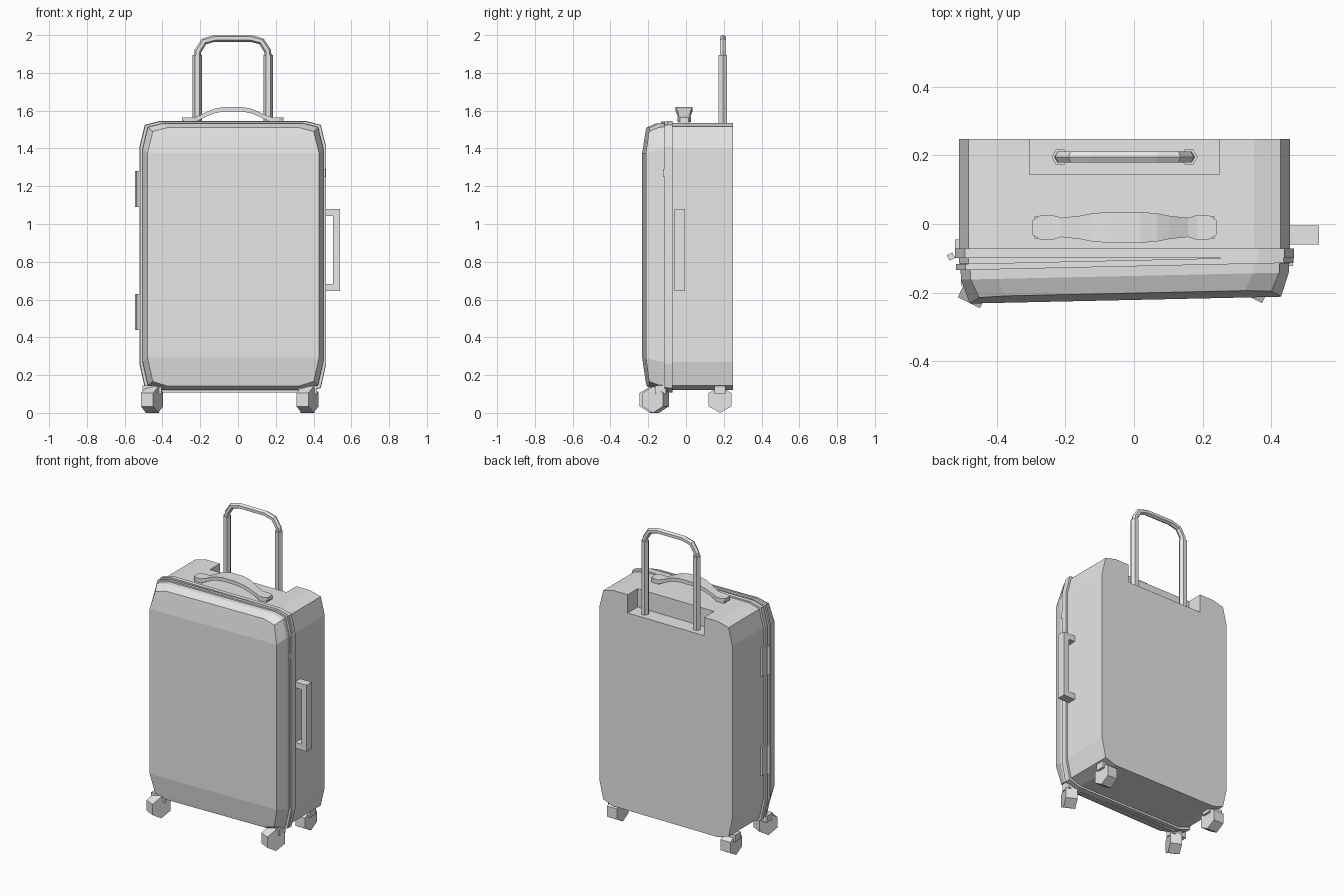
import bpy
import bmesh
from math import radians, cos, sin, pi
from mathutils import Vector, Matrix

cube = bpy.data.objects.get("Cube")
if cube:
    bpy.data.objects.remove(cube, do_unlink=True)

GREY = bpy.data.materials.new("plain_grey")
GREY.use_nodes = True
GREY.diffuse_color = (0.8, 0.8, 0.8, 1)
GREY.node_tree.nodes["Principled BSDF"].inputs["Base Color"].default_value = (0.8, 0.8, 0.8, 1)

CX = -0.0275  # centre line of the case


def finish(name, bm, location=(0, 0, 0), yaw=0):
    bmesh.ops.recalc_face_normals(bm, faces=bm.faces[:])
    mesh = bpy.data.meshes.new(name)
    bm.to_mesh(mesh)
    bm.free()
    mesh.materials.append(GREY)
    obj = bpy.data.objects.new(name, mesh)
    obj.location = location
    obj.rotation_euler.z = radians(yaw)
    bpy.context.collection.objects.link(obj)
    return obj


def loft(name, loops, location=(0, 0, 0), yaw=0):
    """Bridge equal loops and close both ends with strips of quads."""
    bm = bmesh.new()
    rings = [[bm.verts.new(p) for p in loop] for loop in loops]
    n = len(rings[0])
    for a, b in zip(rings, rings[1:]):
        for i in range(n):
            j = (i + 1) % n
            bm.faces.new((a[i], a[j], b[j], b[i]))
    for ring in (rings[0], rings[-1]):
        for i in range(n // 2 - 1):
            bm.faces.new((ring[i], ring[i + 1], ring[n - 2 - i], ring[n - 1 - i]))
    return finish(name, bm, location, yaw)


def box(name, low, high, yaw=0):
    low, high = Vector(low), Vector(high)
    bm = bmesh.new()
    bmesh.ops.create_cube(bm, size=1, matrix=Matrix.Diagonal((*(high - low), 1)))
    return finish(name, bm, (low + high) / 2, yaw)


def outline(half, bottom, top, depth):
    """Case outline with steep corner chamfers; depth gives y from z."""
    right = [(half - 0.105, bottom), (half - 0.028, bottom + 0.025),
             (half, bottom + 0.15), (half, top - 0.135),
             (half - 0.028, top - 0.02), (half - 0.105, top)]
    points = right + [(-x, z) for x, z in reversed(right)]
    return [(x, depth(z), z) for x, z in points]


def flat(y):
    return lambda z: y


def hexagon(radius):
    return [(radius * cos(i * pi / 3), radius * sin(i * pi / 3)) for i in range(6)]


# Back shell with a recess for the trolley handle
shell = loft("back_shell", [outline(0.483, 0.12, 1.535, flat(y)) for y in (-0.115, 0.248)], (CX, 0, 0))
cutter = box("recess_cutter", (-0.305, 0.145, 1.415), (0.25, 0.4, 1.7))
cutter.hide_render = True
cut = shell.modifiers.new("recess", 'BOOLEAN')
cut.operation = 'DIFFERENCE'
cut.solver = 'EXACT'
cut.object = cutter
bpy.context.view_layer.objects.active = shell
bpy.ops.object.modifier_apply(modifier=cut.name)
bpy.data.objects.remove(cutter, do_unlink=True)

# Seam rims, one on the shell and one on the lid
LID_YAW = 1.25
loft("shell_rim", [outline(0.494, 0.107, 1.545, flat(y)) for y in (-0.099, -0.072)], (CX, 0, 0))
loft("lid_rim", [outline(0.492, 0.109, 1.543, flat(y)) for y in (-0.024, -0.006)],
     (CX, -0.1, 0), LID_YAW)


# Front lid, slightly ajar, its panel leaning back at top and bottom
def panel_depth(z):
    edge = max(z - 1.385, 0.275 - z, 0)
    return -0.122 + 0.16 * edge


loft("front_lid", [outline(0.48, 0.12, 1.535, flat(0)),
                   outline(0.478, 0.122, 1.532, flat(-0.052)),
                   outline(0.454, 0.142, 1.51, panel_depth)],
     (CX, -0.1, 0), LID_YAW)
box("zipper_pull", (0.45, -0.122, 1.25), (0.463, -0.102, 1.29))

# Trolley handle: two posts and a bent grip
for side, label in ((-1, "right"), (1, "left")):
    ring = hexagon(0.025)
    loft(label + "_trolley_post", [[(x, y, z) for x, y in ring] for z in (1.4, 1.895)],
         (CX + side * 0.188, 0.195, 0))

half_path = [(0.187, 1.88), (0.185, 1.915), (0.152, 1.967), (0.093, 1.983)]
path = [Vector((x, 0, z)) for x, z in half_path]
path += [Vector((-p.x, 0, p.z)) for p in reversed(path)]
loops = []
for i, point in enumerate(path):
    along = (path[min(i + 1, len(path) - 1)] - path[max(i - 1, 0)]).normalized()
    across = Vector((along.z, 0, -along.x))
    loops.append([point + across * u + Vector((0, v, 0)) for u, v in hexagon(0.0185)])
loft("trolley_grip", loops, (CX, 0.195, 0))

# Carry handle on top: flared feet and a wide arched strap
half_strap = [(0.268, 1.553, 0.022), (0.245, 1.553, 0.036), (0.21, 1.553, 0.036),
              (0.185, 1.559, 0.028), (0.13, 1.585, 0.034), (0.095, 1.599, 0.041),
              (0.045, 1.608, 0.045)]
strap = half_strap + [(-x, z, w) for x, z, w in reversed(half_strap)]
loft("top_carry_handle",
     [[(x, -w, z - 0.012), (x, w, z - 0.012), (x, w, z + 0.012), (x, -w, z + 0.012)]
      for x, z, w in strap], (CX, -0.01, 0))
for side, label in ((-1, "right"), (1, "left")):
    x = CX + side * 0.235
    box(label + "_carry_foot", (x - 0.028, -0.042, 1.525), (x + 0.028, 0.022, 1.55))

# Side handle
box("side_handle_bar", (0.502, -0.06, 0.645), (0.54, -0.005, 1.08))
for label, z in (("lower", 0.645), ("upper", 1.042)):
    box("side_handle_" + label + "_arm", (0.44, -0.06, z), (0.51, -0.005, z + 0.038))

# Hinges on the opposite side
for label, z in (("lower", 0.44), ("upper", 1.09)):
    box(label + "_hinge_plate", (-0.522, -0.085, z), (-0.5, -0.045, z + 0.19))
    box(label + "_hinge_knuckle", (-0.543, -0.104, z), (-0.525, -0.086, z + 0.19), 30)

# Castors: six-sided wheels, the front pair swivelled
for label, x, y, yaw in (("front_right", -0.455, -0.175, -26), ("front_left", 0.368, -0.16, -26),
                         ("back_right", -0.455, 0.18, 0), ("back_left", 0.368, 0.18, 0)):
    loft(label + "_wheel", [[(end, v, u) for u, v in hexagon(0.07)] for end in (-0.036, 0.036)],
         (x, y, 0.07), yaw)
    shift = 0.025 if y < 0 else 0
    box(label + "_wheel_mount", (x - 0.05, y + shift - 0.03, 0.1), (x + 0.05, y + shift + 0.03, 0.145))
